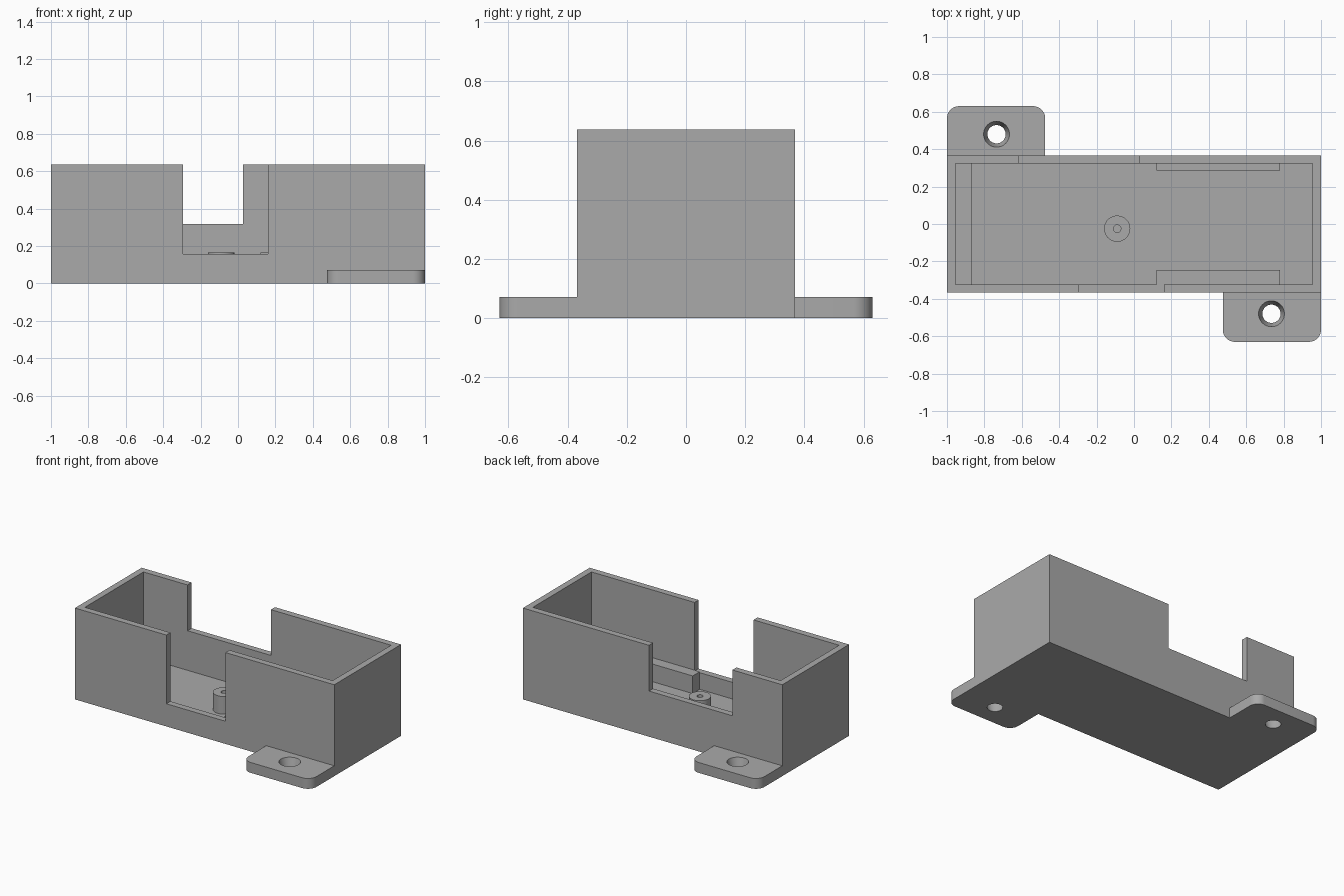
import bpy, bmesh
from math import pi, cos, sin

if "Cube" in bpy.data.objects:
    bpy.data.objects.remove(bpy.data.objects["Cube"])

grey = bpy.data.materials.new("plain grey")
grey.use_nodes = True
grey.diffuse_color = (0.4, 0.4, 0.4, 1)
grey.node_tree.nodes["Principled BSDF"].inputs["Base Color"].default_value = (0.4, 0.4, 0.4, 1)

HX, HY, HEIGHT = 1.0, 0.3675, 0.637   # case half sizes and height
WALL, FLOOR = 0.045, 0.042
LEDGE_TOP = 0.165
TAB_X, TAB_Y, TAB_TOP = 0.475, 0.63, 0.072


def finish(name, bm):
    bmesh.ops.recalc_face_normals(bm, faces=bm.faces)
    mesh = bpy.data.meshes.new(name)
    bm.to_mesh(mesh)
    bm.free()
    mesh.materials.append(grey)
    ob = bpy.data.objects.new(name, mesh)
    bpy.context.collection.objects.link(ob)
    return ob


def prism(name, outline, z0, z1):
    """Extrude a flat outline from z0 up to z1."""
    bm = bmesh.new()
    face = bm.faces.new([bm.verts.new((x, y, z0)) for x, y in outline])
    top = bmesh.ops.extrude_face_region(bm, geom=[face])["geom"]
    bmesh.ops.translate(bm, vec=(0, 0, z1 - z0),
                        verts=[v for v in top if isinstance(v, bmesh.types.BMVert)])
    return finish(name, bm)


def box(name, x0, x1, y0, y1, z0, z1):
    return prism(name, [(x0, y0), (x1, y0), (x1, y1), (x0, y1)], z0, z1)


def cone(name, x, y, z0, z1, r0, r1):
    bm = bmesh.new()
    bmesh.ops.create_cone(bm, cap_ends=True, segments=48, radius1=r0, radius2=r1, depth=z1 - z0)
    bmesh.ops.translate(bm, vec=(x, y, (z0 + z1) / 2), verts=bm.verts)
    return finish(name, bm)


def cut(ob, *cutters):
    """Subtract each cutter, then remove it."""
    for cutter in cutters:
        cutter.hide_render = True
        mod = ob.modifiers.new("cut", 'BOOLEAN')
        mod.operation, mod.solver, mod.object = 'DIFFERENCE', 'EXACT', cutter
        activate(ob)
        bpy.ops.object.modifier_apply(modifier=mod.name)
        bpy.data.objects.remove(cutter)


def activate(ob):
    bpy.ops.object.select_all(action='DESELECT')
    ob.select_set(True)
    bpy.context.view_layer.objects.active = ob


def smooth(ob):
    activate(ob)
    bpy.ops.object.shade_smooth_by_angle(angle=pi / 6)


# Open case with a notch in each long wall
IX, IY = HX - WALL, HY - WALL
case = box("case", -HX, HX, -HY, HY, 0, HEIGHT)
cut(case,
    box("cavity", -IX, IX, -IY, IY, FLOOR, 1),
    box("front_notch", -0.295, 0.16, -HY - 0.1, -IY + 0.01, 0.158, 1),
    box("back_notch", -0.615, 0.028, IY - 0.01, HY + 0.1, 0.318, 1))

# Inner ledges
box("front_ledge", 0.12, 0.78, -IY, -0.245, FLOOR, LEDGE_TOP)
box("back_ledge", 0.12, 0.78, 0.287, IY, FLOOR, LEDGE_TOP)
box("end_ledge", -IX, -0.87, -IY, IY, FLOOR, LEDGE_TOP)

# Screw post
post = cone("screw_post", -0.09, -0.025, FLOOR, LEDGE_TOP, 0.07, 0.07)
cut(post, cone("post_hole", -0.09, -0.025, FLOOR + 0.01, 0.3, 0.02, 0.02))
smooth(post)

# Mounting tabs at opposite corners, with tapered screw holes
R = 0.065
for name, s in (("front_tab", 1), ("back_tab", -1)):
    outline = [(HX, -HY), (TAB_X, -HY)]
    for cx, start in ((TAB_X + R, pi), (HX - R, 1.5 * pi)):
        for i in range(13):
            a = start + i * pi / 24
            outline.append((cx + R * cos(a), -TAB_Y + R + R * sin(a)))
    tab = prism(name, [(s * x, s * y) for x, y in outline], 0, TAB_TOP)
    # The taper runs slightly past both faces so the cut is clean
    cut(tab, cone("tab_hole", s * 0.735, s * -0.48, -0.01, TAB_TOP + 0.01, 0.046, 0.072))
    smooth(tab)
